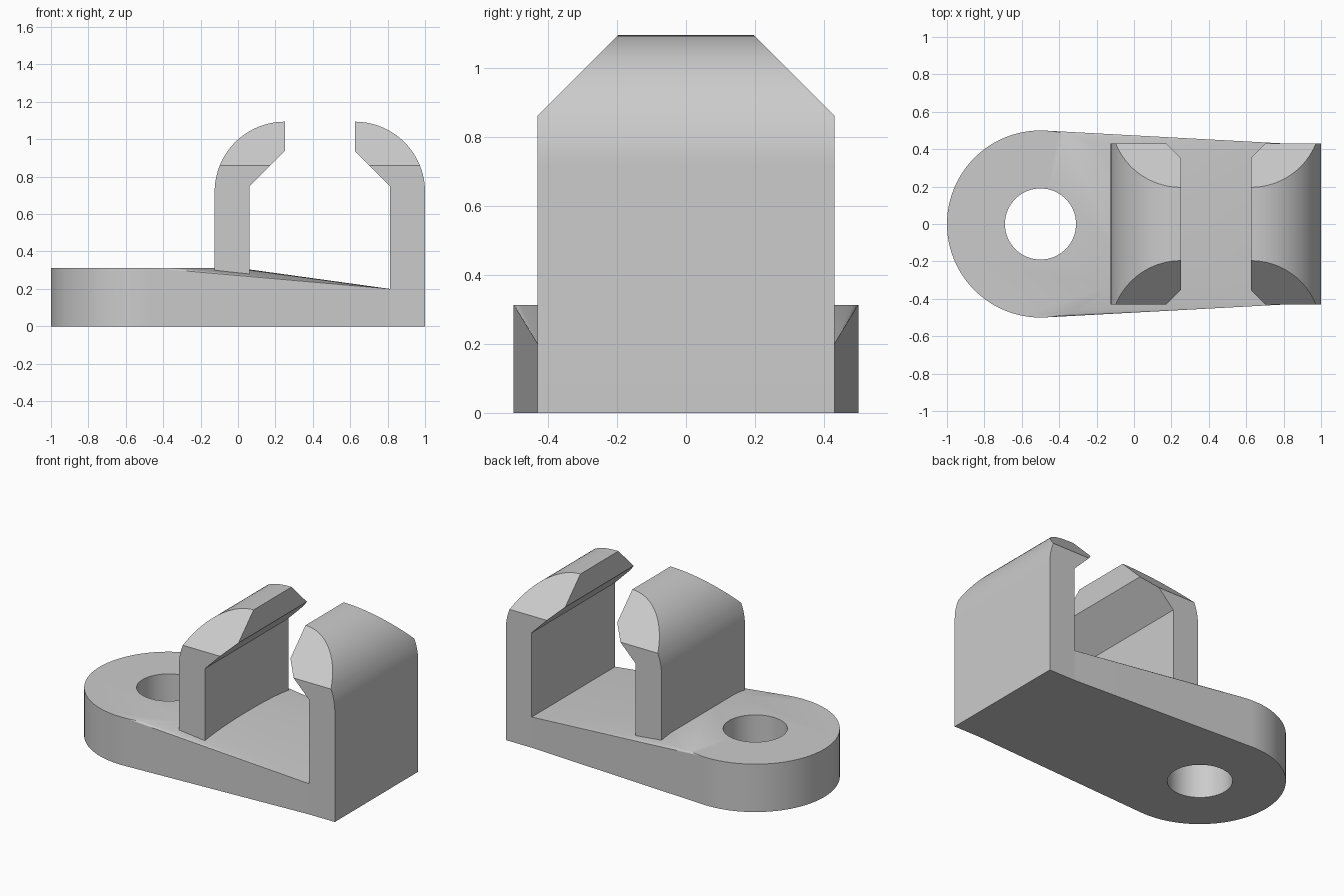
import bpy, bmesh, math
from mathutils import Vector

cube = bpy.data.objects.get("Cube")
if cube:
    bpy.data.objects.remove(cube, do_unlink=True)

grey = bpy.data.materials.new("light grey")
grey.use_nodes = True
colour = (0.6, 0.6, 0.6, 1)
grey.diffuse_color = colour
grey.node_tree.nodes["Principled BSDF"].inputs["Base Color"].default_value = colour

HALF_WIDTH = 0.43    # half the clip width
WALL = 0.1875        # arm thickness
ARM_X = 0.5625       # arm outer face from the clip centre
CLIP_X = 0.4375      # clip centre
TOP = 1.094
RADIUS = 0.375       # outer bend
EYE_X = -0.5         # centre of the rounded end
BASE_H = 0.3125


def finish(bm, name):
    bmesh.ops.recalc_face_normals(bm, faces=bm.faces)
    mesh = bpy.data.meshes.new(name)
    bm.to_mesh(mesh)
    bm.free()
    mesh.materials.append(grey)
    obj = bpy.data.objects.new(name, mesh)
    bpy.context.collection.objects.link(obj)
    return obj


def smooth(obj):
    bpy.ops.object.select_all(action='DESELECT')
    obj.select_set(True)
    bpy.context.view_layer.objects.active = obj
    bpy.ops.object.shade_smooth_by_angle(angle=math.radians(25))


def circle(radius, z, count=96):
    return [Vector((EYE_X + radius * math.cos(math.tau * i / count),
                    radius * math.sin(math.tau * i / count), z)) for i in range(count)]


# Base: hull of a thick disc and a lower straight edge
bm = bmesh.new()
end_x = CLIP_X + ARM_X - WALL
corners = [Vector((end_x, s * HALF_WIDTH, z)) for s in (-1, 1) for z in (0, 0.2)]
for p in circle(0.5, 0) + circle(0.5, BASE_H) + corners:
    bm.verts.new(p)
bmesh.ops.convex_hull(bm, input=bm.verts)
bmesh.ops.dissolve_limit(bm, angle_limit=0.002, verts=bm.verts, edges=bm.edges)
base = finish(bm, "base")

# Round mounting hole
bm = bmesh.new()
low = bm.faces.new([bm.verts.new(p) for p in circle(0.19, -0.1, 64)])
wall = bmesh.ops.extrude_face_region(bm, geom=[low])
bmesh.ops.translate(bm, vec=(0, 0, 0.6),
                    verts=[g for g in wall["geom"] if isinstance(g, bmesh.types.BMVert)])
cutter = finish(bm, "hole_cutter")
cut = base.modifiers.new("hole", 'BOOLEAN')
cut.operation, cut.solver, cut.object = 'DIFFERENCE', 'EXACT', cutter
bpy.ops.object.select_all(action='DESELECT')
base.select_set(True)
bpy.context.view_layer.objects.active = base
bpy.ops.object.modifier_apply(modifier=cut.name)
bpy.data.objects.remove(cutter, do_unlink=True)
smooth(base)


# Hooked arms: bent profile, then bevelled shoulders
def arm(name, side, bottom):
    lip = ARM_X - RADIUS
    inner = ARM_X - WALL
    profile = [(inner, bottom), (ARM_X, bottom)]
    for i in range(25):
        a = math.pi / 2 * i / 24
        profile.append((lip + RADIUS * math.cos(a), TOP - RADIUS + RADIUS * math.sin(a)))
    profile += [(lip, 0.9375), (inner, 0.75)]
    bm = bmesh.new()
    face = bm.faces.new([bm.verts.new((CLIP_X + side * x, -HALF_WIDTH, z)) for x, z in profile])
    ext = bmesh.ops.extrude_face_region(bm, geom=[face])
    bmesh.ops.translate(bm, vec=(0, 2 * HALF_WIDTH, 0),
                        verts=[g for g in ext["geom"] if isinstance(g, bmesh.types.BMVert)])
    for s in (-1, 1):
        res = bmesh.ops.bisect_plane(bm, geom=bm.verts[:] + bm.edges[:] + bm.faces[:], dist=1e-5,
                                     plane_co=(0, s * HALF_WIDTH, 0.86), plane_no=(0, s, 1),
                                     clear_outer=True)
        rim = [g for g in res["geom_cut"] if isinstance(g, bmesh.types.BMEdge)]
        bmesh.ops.holes_fill(bm, edges=rim, sides=0)
    smooth(finish(bm, name))


arm("left_hook_arm", 1, 0)
arm("right_hook_arm", -1, 0.1)
